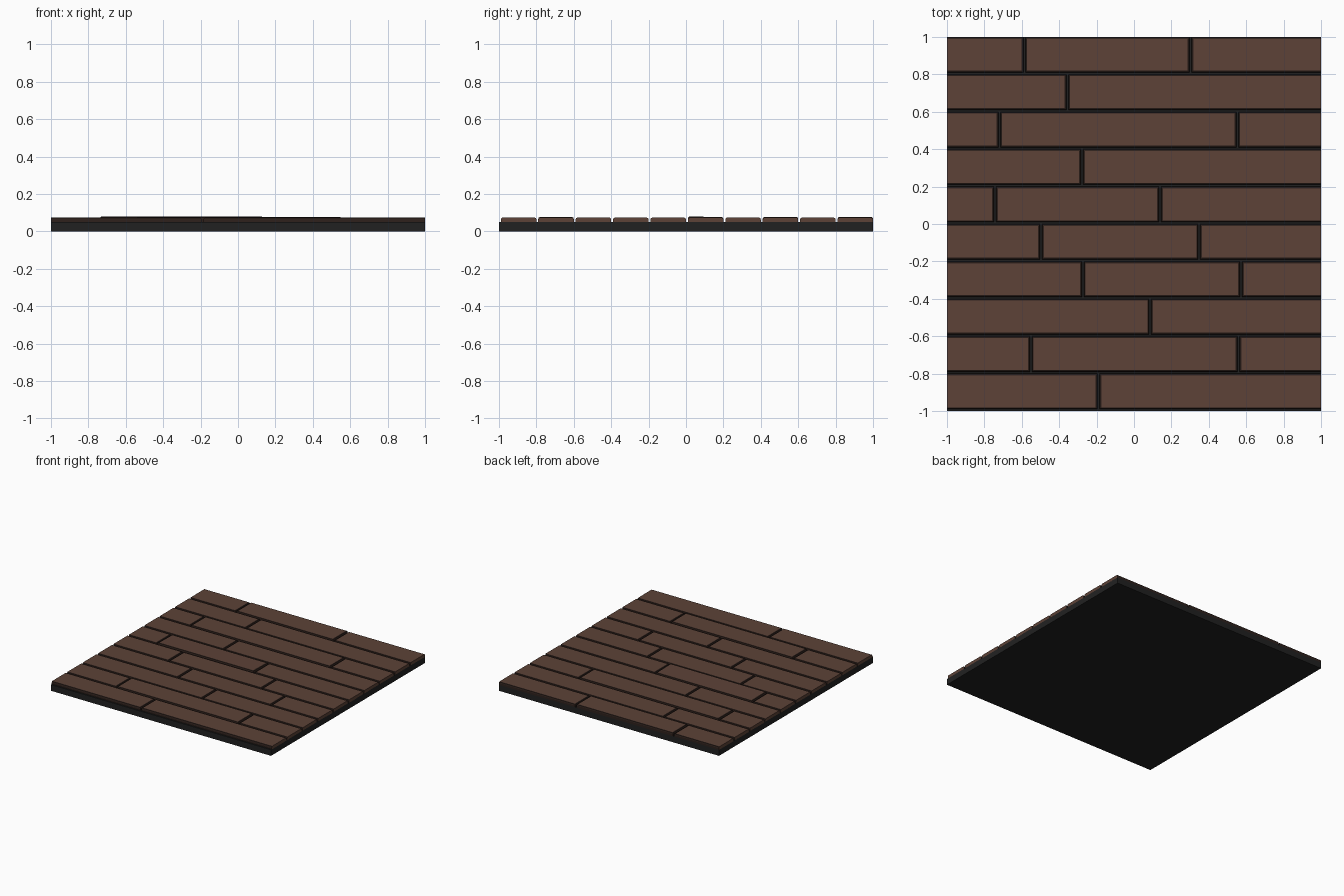
import bpy, bmesh

if "Cube" in bpy.data.objects:
    bpy.data.objects.remove(bpy.data.objects["Cube"])


def material(name, rgb):
    m = bpy.data.materials.new(name)
    lin = [((c / 255 + 0.055) / 1.055) ** 2.4 if c > 10 else c / 255 / 12.92 for c in rgb]
    m.diffuse_color = (*lin, 1)
    m.use_nodes = True
    m.node_tree.nodes["Principled BSDF"].inputs["Base Color"].default_value = m.diffuse_color
    return m


BROWN = material("plank brown", (93, 66, 55))
DARK = material("plank edge dark brown", (46, 33, 28))
BLACK = material("slab charcoal", (33, 33, 33))


def box(bm, x0, x1, y0, y1, z0, z1):
    verts = bmesh.ops.create_cube(bm, size=1)["verts"]
    for v in verts:
        v.co = (x1 if v.co.x > 0 else x0, y1 if v.co.y > 0 else y0, z1 if v.co.z > 0 else z0)


def finish(bm, name, mats):
    me = bpy.data.meshes.new(name)
    bm.to_mesh(me)
    bm.free()
    for m in mats:
        me.materials.append(m)
    ob = bpy.data.objects.new(name, me)
    bpy.context.collection.objects.link(ob)


# Base slab
bm = bmesh.new()
box(bm, -1, 1, -1, 1, 0, 0.05)
finish(bm, "base_slab", [BLACK])


# One plank: top edges chamfered, except where it is cut off at the slab's end
def plank(name, x0, x1, y0, y1, top, tilt):
    bm = bmesh.new()
    box(bm, x0, x1, y0, y1, 0.048, top)
    edges = [e for e in bm.edges
             if all(v.co.z > 0.06 for v in e.verts)
             and not all(abs(v.co.x) > 0.999 for v in e.verts)]
    bmesh.ops.bevel(bm, geom=edges, offset=0.01, segments=2, profile=0.5, affect='EDGES')
    bm.normal_update()
    for f in bm.faces:
        c = f.calc_center_median()
        f.material_index = 0 if f.normal.z > 0.98 or abs(c.x) > 0.999 else 1
    for v in bm.verts:
        if v.co.z > 0.06:
            v.co.z -= tilt * (v.co.y - y0) / (y1 - y0)
    finish(bm, name, [BROWN, DARK])


# Joint positions along x, rows from back to front
ROWS = [
    (-0.586, 0.302), (-0.356,), (-0.72, 0.553), (-0.278,), (-0.743, 0.139),
    (-0.497, 0.348), (-0.273, 0.572), (0.086,), (-0.551, 0.559), (-0.19,),
]
GAP = 0.01
# Planks that sit slightly higher than the rest: (row, index) -> top
RAISED = {(0, 1): 0.077, (2, 1): 0.077, (8, 1): 0.077, (4, 1): 0.08}

for r, joints in enumerate(ROWS):
    y1 = 1 - 0.2 * r
    xs = [-1, *joints, 1]
    for i in range(len(xs) - 1):
        x0 = xs[i] + (GAP / 2 if i else 0)
        x1 = xs[i + 1] - (GAP / 2 if i < len(xs) - 2 else 0)
        plank(f"plank_{r + 1}_{i + 1}", x0, x1, y1 - 0.2 + GAP, y1,
              RAISED.get((r, i), 0.074), 0.004 if (r, i) == (4, 1) else 0)
